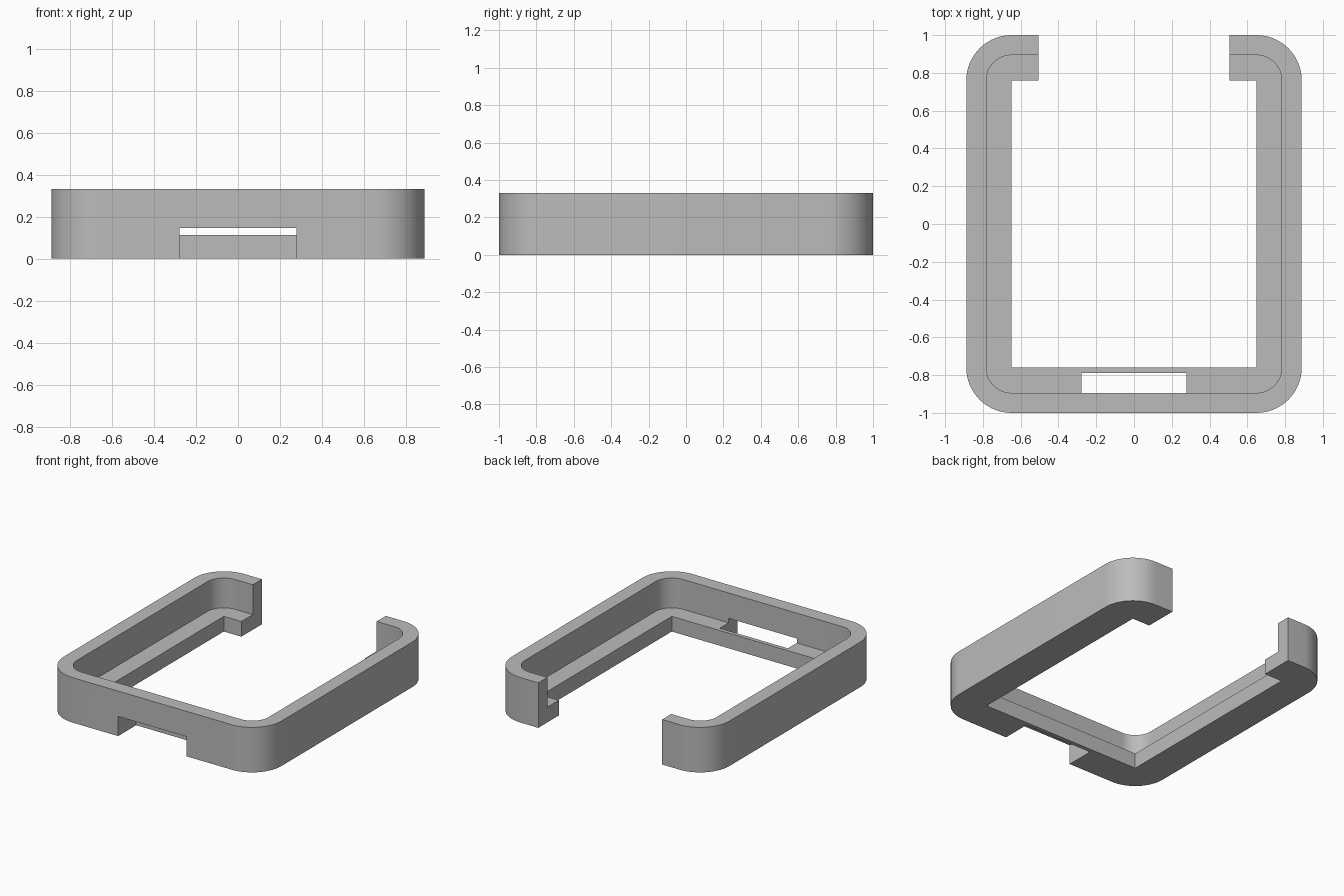
import bpy, bmesh, math

cube = bpy.data.objects.get("Cube")
if cube:
    bpy.data.objects.remove(cube, do_unlink=True)

HALF_X, HALF_Y, HEIGHT = 0.888, 1.0, 0.332
RADIUS, WALL, LEDGE_TOP = 0.24, 0.106, 0.112

grey = bpy.data.materials.new("plain grey")
grey.use_nodes = True
colour = (0.5, 0.5, 0.5, 1)
grey.diffuse_color = colour
grey.node_tree.nodes["Principled BSDF"].inputs["Base Color"].default_value = colour


def rounded_rect(hx, hy, r, steps=16):
    """Outline of a rectangle with rounded corners, counter-clockwise."""
    points = []
    for i, (sx, sy) in enumerate([(1, 1), (-1, 1), (-1, -1), (1, -1)]):
        for k in range(steps + 1):
            a = math.pi / 2 * (i + k / steps)
            points.append((sx * (hx - r) + r * math.cos(a),
                           sy * (hy - r) + r * math.sin(a)))
    return points


def rect(x0, x1, y0, y1):
    return [(x0, y0), (x1, y0), (x1, y1), (x0, y1)]


def prism(name, outline, z0, z1):
    """Extrude a flat outline from z0 to z1."""
    bm = bmesh.new()
    base = bm.faces.new([bm.verts.new((x, y, z0)) for x, y in outline])
    top = bmesh.ops.extrude_face_region(bm, geom=[base])["geom"]
    verts = [v for v in top if isinstance(v, bmesh.types.BMVert)]
    bmesh.ops.translate(bm, verts=verts, vec=(0, 0, z1 - z0))
    bmesh.ops.recalc_face_normals(bm, faces=bm.faces)
    mesh = bpy.data.meshes.new(name)
    bm.to_mesh(mesh)
    bm.free()
    mesh.materials.append(grey)
    obj = bpy.data.objects.new(name, mesh)
    bpy.context.collection.objects.link(obj)
    return obj


# Solid rounded block that becomes the open frame
frame = prism("open_frame", rounded_rect(HALF_X, HALF_Y, RADIUS), 0, HEIGHT)

# Upper pocket, through opening, front slot and back gap
ledge_x, ledge_y = HALF_X - RADIUS, HALF_Y - RADIUS
cutters = [
    prism("pocket_cutter",
          rounded_rect(HALF_X - WALL, HALF_Y - WALL, RADIUS - WALL), LEDGE_TOP, 0.5),
    prism("opening_cutter", rect(-ledge_x, ledge_x, -ledge_y, ledge_y), -0.1, 0.2),
    prism("slot_cutter", rect(-0.278, 0.278, -1.1, -0.79), -0.1, 0.145),
    prism("gap_cutter", rect(-0.505, 0.505, 0.7, 1.1), -0.1, 0.5),
]
bpy.context.view_layer.objects.active = frame
for cutter in cutters:
    cutter.hide_render = True
    mod = frame.modifiers.new(cutter.name, 'BOOLEAN')
    mod.operation = 'DIFFERENCE'
    mod.solver = 'EXACT'
    mod.object = cutter
    bpy.ops.object.modifier_apply(modifier=mod.name)
for cutter in cutters:
    bpy.data.objects.remove(cutter, do_unlink=True)

# Smooth the rounded corners, keep the edges sharp
bpy.ops.object.select_all(action='DESELECT')
frame.select_set(True)
bpy.context.view_layer.objects.active = frame
bpy.ops.object.shade_smooth_by_angle(angle=math.radians(30))
